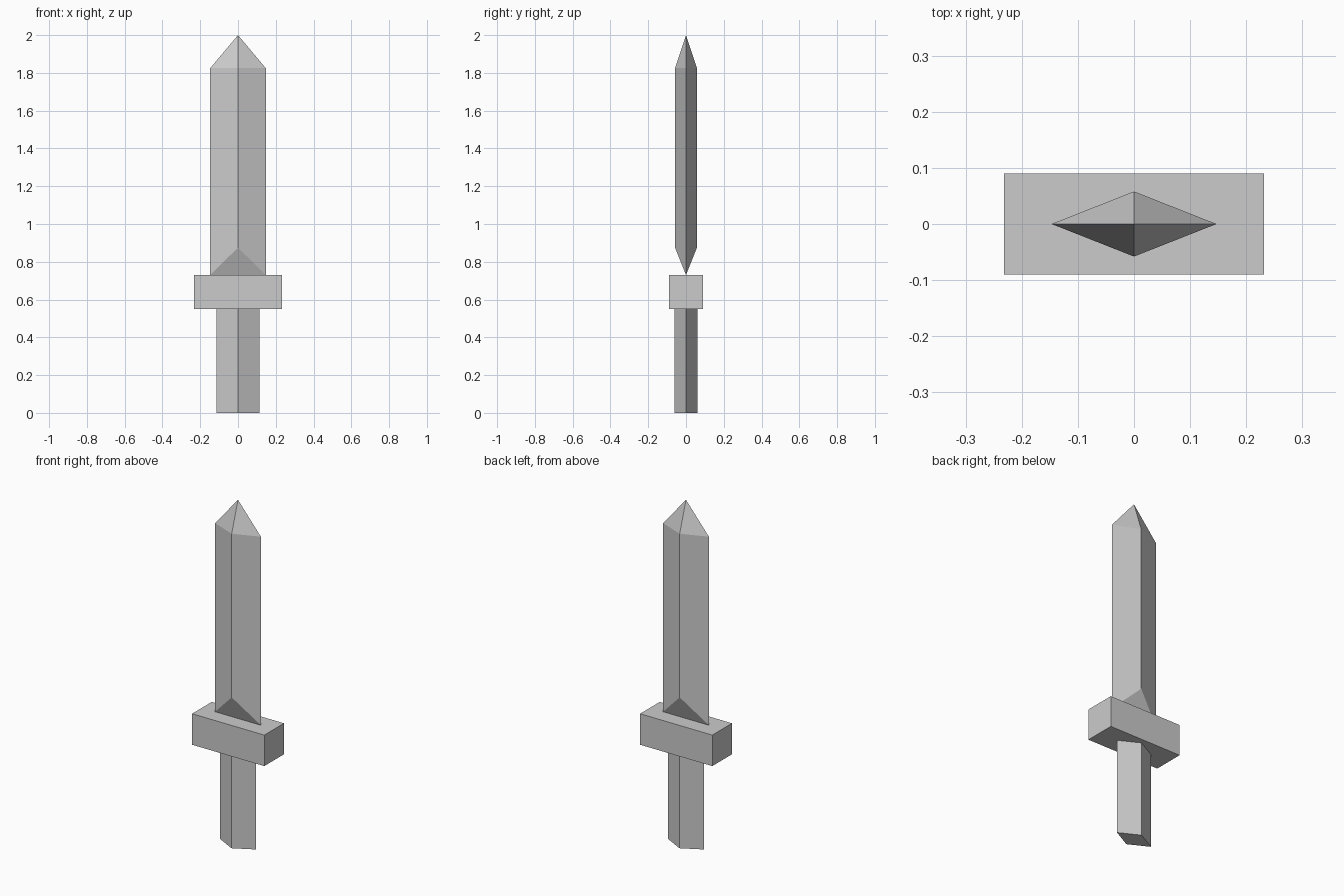
import bpy
import bmesh

if "Cube" in bpy.data.objects:
    bpy.data.objects.remove(bpy.data.objects["Cube"], do_unlink=True)

GREY = (0.6, 0.6, 0.6, 1.0)
steel = bpy.data.materials.new("plain grey")
steel.use_nodes = True
steel.diffuse_color = GREY
steel.node_tree.nodes["Principled BSDF"].inputs["Base Color"].default_value = GREY


def finish(name, bm):
    bmesh.ops.recalc_face_normals(bm, faces=bm.faces)
    mesh = bpy.data.meshes.new(name)
    bm.to_mesh(mesh)
    bm.free()
    mesh.materials.append(steel)
    obj = bpy.data.objects.new(name, mesh)
    bpy.context.collection.objects.link(obj)
    return obj


def diamond(bm, half_x, half_y, side_z, ridge_z):
    """Ring of four corners; the side edges and front/back ridges may differ in height."""
    return [bm.verts.new(co) for co in (
        (half_x, 0, side_z), (0, half_y, ridge_z),
        (-half_x, 0, side_z), (0, -half_y, ridge_z))]


def bridge(bm, low, high):
    for i in range(4):
        j = (i + 1) % 4
        bm.faces.new((low[i], low[j], high[j], high[i]))


# Blade: diamond section, pointed tip, base bevelled to a flat chisel edge
bm = bmesh.new()
base = diamond(bm, 0.147, 0.058, 0.73, 0.875)
shoulder = diamond(bm, 0.147, 0.058, 1.825, 1.825)
bridge(bm, base, shoulder)
tip = bm.verts.new((0, 0, 2))
for i in range(4):
    bm.faces.new((shoulder[i], shoulder[(i + 1) % 4], tip))
for ridge in (base[1], base[3]):
    bm.faces.new((base[0], ridge, base[2]))
finish("blade", bm)

# Guard: rectangular block
bm = bmesh.new()
bmesh.ops.create_cube(bm, size=1)
bmesh.ops.scale(bm, vec=(0.464, 0.18, 0.18), verts=bm.verts)
guard = finish("guard", bm)
guard.location.z = 0.64

# Grip: diamond prism
bm = bmesh.new()
foot = diamond(bm, 0.115, 0.061, 0, 0)
head = diamond(bm, 0.115, 0.061, 0.55, 0.55)
bridge(bm, foot, head)
bm.faces.new(foot)
bm.faces.new(head)
finish("grip", bm)
